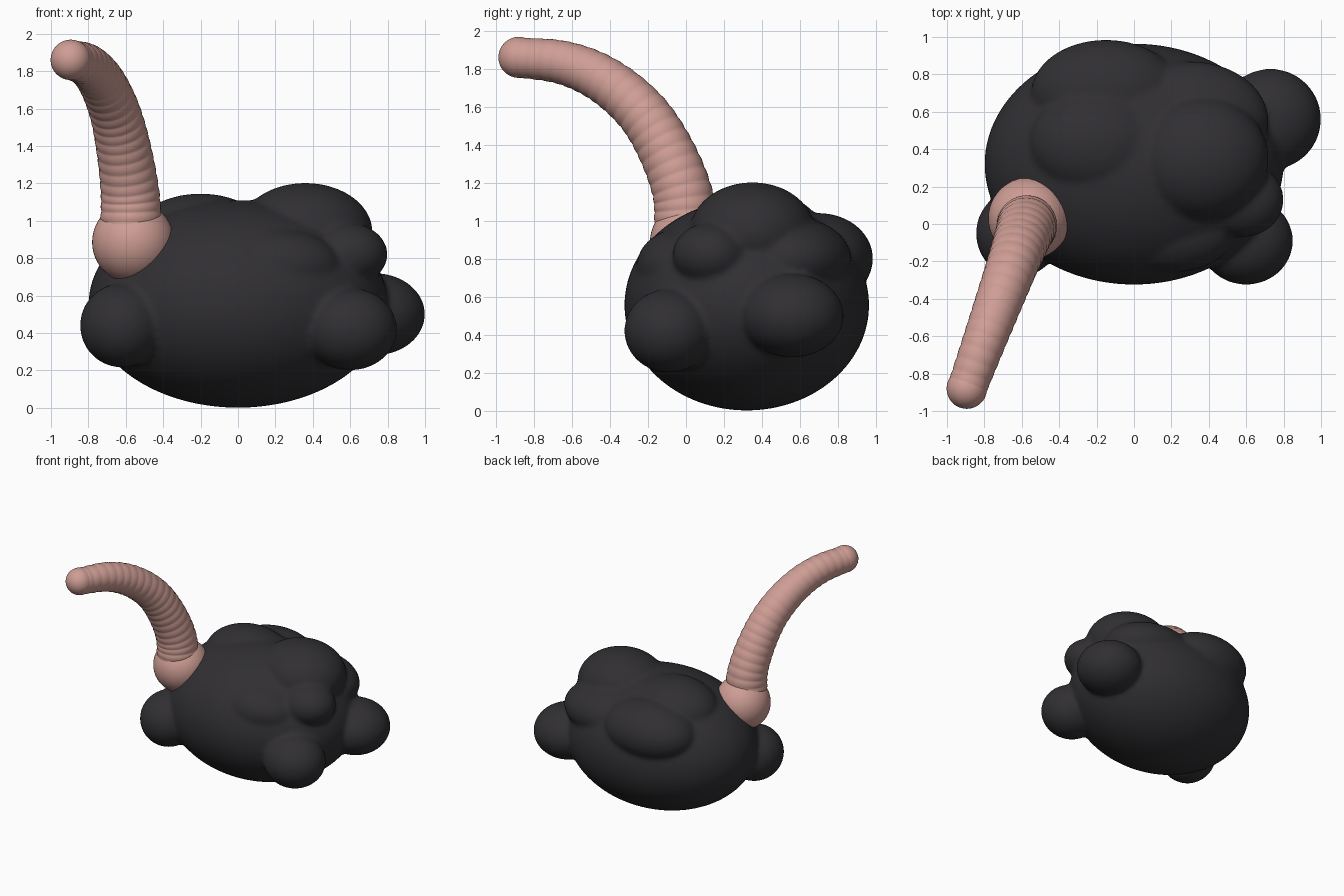
import bpy, bmesh, math
from mathutils import Vector, Matrix

if "Cube" in bpy.data.objects:
    bpy.data.objects.remove(bpy.data.objects["Cube"])


def material(name, rgb):
    m = bpy.data.materials.new(name)
    m.diffuse_color = (*rgb, 1)
    m.use_nodes = True
    m.node_tree.nodes["Principled BSDF"].inputs["Base Color"].default_value = m.diffuse_color
    return m


DARK = material("charcoal", (0.03, 0.028, 0.032))
PINK = material("dusty_pink", (0.62, 0.34, 0.30))


def add_ball(bm, c, r, seg=48):
    mat = Matrix.Translation(c) @ Matrix.Diagonal((*r, 1))
    bmesh.ops.create_uvsphere(bm, u_segments=seg, v_segments=seg // 2, radius=1, matrix=mat)


def finish(bm, name, mat):
    me = bpy.data.meshes.new(name)
    bm.to_mesh(me)
    bm.free()
    for p in me.polygons:
        p.use_smooth = True
    me.materials.append(mat)
    ob = bpy.data.objects.new(name, me)
    bpy.context.collection.objects.link(ob)
    return ob


# lumpy body: overlapping ellipsoids fused into one skin
LUMPS = [
    ((0, 0.32, 0.555), (0.80, 0.645, 0.555)),         # main mass
    ((-0.62, -0.05, 0.44), (0.225, 0.235, 0.225)),    # front left
    ((0.60, -0.09, 0.42), (0.25, 0.235, 0.22)),       # front right
    ((0.73, 0.56, 0.50), (0.27, 0.27, 0.22)),         # back right
    ((0.36, 0.35, 0.94), (0.36, 0.33, 0.262)),        # top right
    ((-0.20, 0.43, 0.92), (0.36, 0.29, 0.225)),       # top left
    ((-0.15, 0.70, 0.80), (0.40, 0.285, 0.24)),       # upper back
    ((0.30, 0.55, 0.80), (0.42, 0.32, 0.22)),         # back shoulder
    ((0.58, 0.13, 0.82), (0.22, 0.20, 0.17)),         # right shoulder
    ((0.20, -0.02, 0.76), (0.35, 0.24, 0.20)),        # front bulge
]
bm = bmesh.new()
for c, r in LUMPS:
    add_ball(bm, c, r, 64)
body = finish(bm, "body", DARK)
rm = body.modifiers.new("fuse", 'REMESH')
rm.mode = 'VOXEL'
rm.voxel_size = 0.018
rm.use_smooth_shade = True
sm = body.modifiers.new("soften", 'SMOOTH')
sm.factor = 0.5
sm.iterations = 8

# round socket at the foot of the neck
bm = bmesh.new()
add_ball(bm, (-0.56, 0.03, 0.885), (0.22, 0.22, 0.22))
finish(bm, "neck_base", PINK)

# neck: rippled tapering tube swept along a bent path
YZ = [(0.0, 0.94), (-0.02, 1.15), (-0.11, 1.38), (-0.24, 1.58),
      (-0.43, 1.74), (-0.64, 1.83), (-0.88, 1.86)]
KEYS = [Vector((-0.57 + 0.368 * y, y, z)) for y, z in YZ]


def path(t):
    n = len(KEYS) - 1
    i = min(int(t * n), n - 1)
    u = t * n - i
    b, c = KEYS[i], KEYS[i + 1]
    a = KEYS[i - 1] if i else 2 * b - c
    d = KEYS[i + 2] if i + 2 <= n else 2 * c - b
    return 0.5 * (2 * b + (c - a) * u + (2 * a - 5 * b + 4 * c - d) * u * u
                  + (3 * b - a - 3 * c + d) * u ** 3)


RINGS, SIDES, RIPPLES = 176, 40, 22
bm = bmesh.new()
side = Vector((0.87, -0.32, 0)).normalized()
prev = None
for k in range(RINGS + 1):
    t = k / RINGS
    p = path(t)
    tan = (path(min(t + 0.004, 1)) - path(max(t - 0.004, 0))).normalized()
    u = (side - tan * side.dot(tan)).normalized()
    v = tan.cross(u)
    r = 0.168 - 0.063 * t
    r *= 0.975 + 0.028 * abs(math.sin(math.pi * RIPPLES * t))
    ring = [bm.verts.new(p + r * (u * math.cos(a) + v * math.sin(a)))
            for a in (2 * math.pi * j / SIDES for j in range(SIDES))]
    if prev:
        for j in range(SIDES):
            n = (j + 1) % SIDES
            bm.faces.new((prev[j], prev[n], ring[n], ring[j]))
    else:
        bm.faces.new(ring[::-1])
    prev = ring
bm.faces.new(prev)
finish(bm, "neck", PINK)

# rounded tip
bm = bmesh.new()
add_ball(bm, KEYS[-1], (0.108, 0.108, 0.108))
finish(bm, "neck_tip", PINK)
